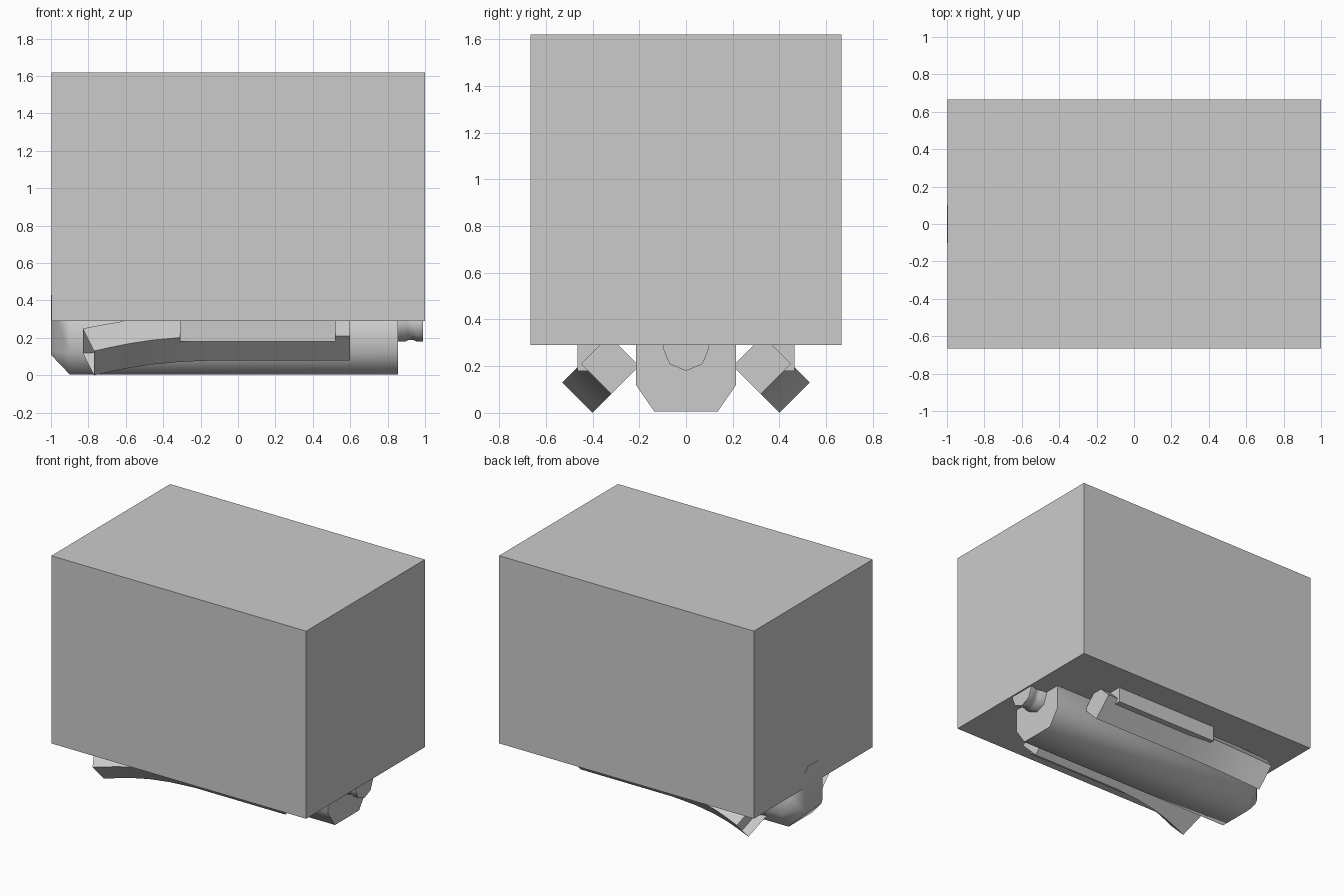
import bpy, bmesh, math

if "Cube" in bpy.data.objects:
    bpy.data.objects.remove(bpy.data.objects["Cube"])


def loft(name, rings, mirror=False, smooth=None, hollow=0):
    """Skin a list of equal-sized point rings and cap both ends."""
    bm = bmesh.new()
    loops = [[bm.verts.new(p) for p in ring] for ring in rings]
    n = len(rings[0])
    for a, b in zip(loops, loops[1:]):
        for i in range(n):
            j = (i + 1) % n
            bm.faces.new((a[i], a[j], b[j], b[i]))
    start = bm.faces.new(loops[0][::-1])
    bm.faces.new(loops[-1])
    bmesh.ops.recalc_face_normals(bm, faces=bm.faces)
    if hollow:
        bmesh.ops.inset_region(bm, faces=[start], thickness=0.02, use_even_offset=True)
        bmesh.ops.translate(bm, verts=start.verts, vec=(hollow, 0, 0))
    mesh = bpy.data.meshes.new(name)
    bm.to_mesh(mesh)
    bm.free()
    obj = bpy.data.objects.new(name, mesh)
    bpy.context.collection.objects.link(obj)
    if mirror:
        mod = obj.modifiers.new("Mirror", 'MIRROR')
        mod.use_axis = (False, True, False)
        mod.use_clip = False
    if smooth:
        bpy.context.view_layer.objects.active = obj
        obj.select_set(True)
        bpy.ops.object.shade_smooth_by_angle(angle=math.radians(smooth))
        obj.select_set(False)
    return obj


def block(name, x, y, z, mirror=False):
    ring = [(y[0], z[0]), (y[1], z[0]), (y[1], z[1]), (y[0], z[1])]
    return loft(name, [[(px, *p) for p in ring] for px in x], mirror)


# Large upper housing
block("housing", (-0.998, 1.0), (-0.665, 0.665), (0.29, 1.62))


# Central keel, tapering to a narrow nose
def keel_ring(x, wide, low, shoulder, z0, z1, top):
    half = [(low, z0), (wide, z1), (wide, shoulder), (low * 0.7, top)]
    return [(x, y, z) for y, z in half] + [(x, -y, z) for y, z in half[::-1]]


loft("keel", [
    keel_ring(-1.0, 0.10, 0.085, 0.39, 0.11, 0.13, 0.43),
    keel_ring(-0.9, 0.215, 0.135, 0.29, 0.005, 0.12, 0.40),
    keel_ring(0.855, 0.215, 0.135, 0.29, 0.005, 0.12, 0.40),
], smooth=60)

# Eight-sided rear spigot with a shallow groove
spigot = [(0.80, 0.1), (0.895, 0.1), (0.91, 0.092), (0.94, 0.092), (0.955, 0.1), (0.99, 0.1)]
loft("rear_spigot", [
    [(x, r * math.cos(k * math.pi / 4), 0.28 + r * math.sin(k * math.pi / 4)) for k in range(8)]
    for x, r in spigot], smooth=50)

# Diagonal side ducts that flare outward to an open front end
flare = [(-0.77, 0.08), (-0.68, 0.06), (-0.58, 0.04), (-0.46, 0.022),
         (-0.31, 0.008), (-0.12, 0.0), (0.60, 0.0)]
ducts = []
for i, (x, t) in enumerate(flare):
    inner_x = x - 0.06 * max(0, 1 - i / 4)
    a, b = (0.32 + t, 0.08 - t), (0.45 + t, 0.21 - t)
    ducts.append([(x, *a), (x, *b),
                  (inner_x, b[0] - 0.12, b[1] + 0.12),
                  (inner_x, a[0] - 0.12, a[1] + 0.12)])
loft("side_ducts", ducts, mirror=True, smooth=30, hollow=0.06)

# Side rails along the ducts
block("side_rails", (-0.31, 0.52), (0.37, 0.465), (0.18, 0.30), mirror=True)
